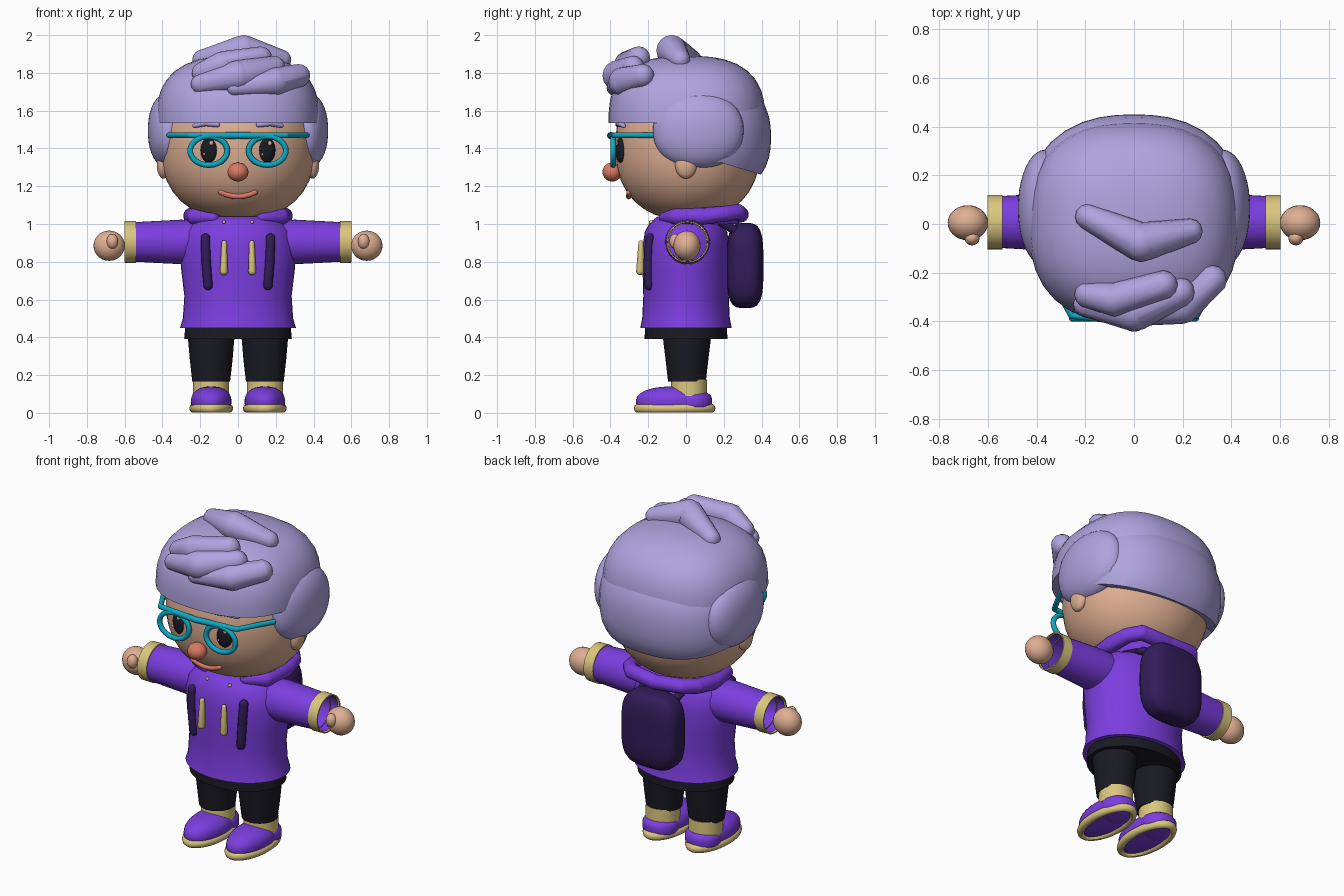
import bpy, bmesh
from math import sin, cos, pi, radians
from mathutils import Vector

if "Cube" in bpy.data.objects:
    bpy.data.objects.remove(bpy.data.objects["Cube"], do_unlink=True)


def material(name, *rgb):
    m = bpy.data.materials.new(name)
    m.use_nodes = True
    m.diffuse_color = (*rgb, 1)
    m.node_tree.nodes["Principled BSDF"].inputs["Base Color"].default_value = (*rgb, 1)
    return m


lilac = material("lilac hair", .43, .37, .74)
skin = material("warm skin", .74, .43, .29)
purple = material("purple cloth", .20, .047, .74)
tan = material("pale tan trim", .71, .57, .21)
black = material("near black", .010, .010, .017)
plum = material("dark plum", .032, .012, .10)
teal = material("teal frame", .004, .40, .55)
coral = material("coral", .70, .19, .125)
made = []


def finish(name, bm, mat, loc=(0, 0, 0), rot=(0, 0, 0)):
    bmesh.ops.recalc_face_normals(bm, faces=bm.faces)
    mesh = bpy.data.meshes.new(name)
    bm.to_mesh(mesh)
    bm.free()
    mesh.materials.append(mat)
    ob = bpy.data.objects.new(name, mesh)
    ob.location, ob.rotation_euler = loc, rot
    bpy.context.collection.objects.link(ob)
    made.append(ob)
    return ob


def blob(name, mat, centre, radii, p=2, q=2, cuts=(), rot=(0, 0, 0), seg=40):
    """Ellipsoid, squarer upright for larger p and in plan for larger q.
    Each cut keeps the side its normal points to."""
    bm = bmesh.new()
    bmesh.ops.create_uvsphere(bm, u_segments=seg, v_segments=seg // 2, radius=1)
    for v in bm.verts:
        plan = (abs(v.co.x) ** q + abs(v.co.y) ** q) ** (1 / q)
        k = (plan ** p + abs(v.co.z) ** p) ** (-1 / p)
        v.co = Vector(c * k * r for c, r in zip(v.co, radii))
    for point, normal in cuts:
        bmesh.ops.bisect_plane(bm, geom=bm.verts[:] + bm.edges[:] + bm.faces[:],
                               plane_co=Vector(point) - Vector(centre),
                               plane_no=normal, clear_inner=True)
        bmesh.ops.holes_fill(bm, edges=[e for e in bm.edges if e.is_boundary])
    return finish(name, bm, mat, centre, rot)


def loft(name, mat, rings, loc=(0, 0, 0), rot=(0, 0, 0), caps=True, seg=40):
    """Stack of elliptical rings given as (height, x radius, y radius)."""
    bm = bmesh.new()
    loops = [[bm.verts.new((rx * cos(2 * pi * i / seg), ry * sin(2 * pi * i / seg), z))
              for i in range(seg)] for z, rx, ry in rings]
    for a, b in zip(loops, loops[1:]):
        for i in range(seg):
            j = (i + 1) % seg
            bm.faces.new((a[i], a[j], b[j], b[i]))
    if caps:
        bm.faces.new(loops[0])
        bm.faces.new(loops[-1])
    return finish(name, bm, mat, loc, rot)


def chain(name, mat, points):
    """Rounded tapering links through (x, y, z, radius) points."""
    bm = bmesh.new()
    for pair in zip(points, points[1:]):
        verts = []
        for x, y, z, r in pair:
            for i in range(9):
                t = pi * i / 8
                for j in range(12 if 0 < i < 8 else 1):
                    u = pi * j / 6
                    verts.append(bm.verts.new((x + r * sin(t) * cos(u),
                                               y + r * sin(t) * sin(u), z + r * cos(t))))
        hull = bmesh.ops.convex_hull(bm, input=verts)
        inner = {g for g in hull["geom_interior"] if isinstance(g, bmesh.types.BMVert)}
        bmesh.ops.delete(bm, geom=list(inner), context="VERTS")
    return finish(name, bm, mat)


def ring(name, mat, centre, rx, ry, tube, height, rot=(0, 0, 0)):
    """Elliptical torus; height is the tube's half thickness."""
    bm = bmesh.new()
    n, m = 40, 10
    grid = [[bm.verts.new(((rx + tube * cos(v)) * cos(u), (ry + tube * cos(v)) * sin(u), height * sin(v)))
             for v in [2 * pi * j / m for j in range(m)]]
            for u in [2 * pi * i / n for i in range(n)]]
    for i in range(n):
        for j in range(m):
            a, b = grid[i], grid[(i + 1) % n]
            bm.faces.new((a[j], b[j], b[(j + 1) % m], a[(j + 1) % m]))
    return finish(name, bm, mat, centre, rot)


# Head and hair
blob("head", skin, (0, .01, 1.41), (.41, .385, .39), 2.3)
blob("hair_cap", lilac, (0, .005, 1.54), (.432, .415, .35), 2.7, 2.5,
     [((0, 0, 1.535), (0, 0, 1))])
blob("back_hair", lilac, (0, 0, 1.46), (.455, .45, .34), 2.5, 2.4,
     [((0, .08, 0), (0, 1, 0)), ((0, .4, 1.26), (0, .3, 1))])
chain("top_curl", lilac, [(-.19, .03, 1.87, .052), (.03, -.075, 1.918, .082), (.23, -.03, 1.87, .052)])
chain("upper_front_curl", lilac, [(-.19, -.29, 1.8, .055), (-.08, -.31, 1.845, .07), (.12, -.25, 1.88, .06)])
chain("middle_front_curl", lilac, [(-.2, -.33, 1.74, .05), (0, -.36, 1.785, .082), (.19, -.28, 1.83, .06)])
chain("lower_front_curl", lilac, [(-.02, -.38, 1.72, .04), (.2, -.335, 1.755, .075), (.32, -.23, 1.785, .062)])

# Face
blob("nose", coral, (0, -.39, 1.275), (.055, .052, .05))
chain("mouth", coral, [(x / 100, -.303 + abs(x) / 9000, 1.145 + (x / 100) ** 2 * 2.8, .014)
                       for x in (-9, -6, -3, 0, 3, 6, 9)])
chain("glasses_bar", teal, [(-.365, -.18, 1.47, .014), (-.255, -.375, 1.47, .015), (0, -.4, 1.468, .018),
                            (.255, -.375, 1.47, .015), (.365, -.18, 1.47, .014)])

# Hoodie, hood and shorts
loft("hoodie_body", purple, [(.45, .307, .242), (.5, .292, .232), (.62, .284, .226), (.75, .3, .23),
                             (.88, .31, .23), (.96, .29, .218), (1.01, .24, .19), (1.04, .16, .15)])
half_hood = [(.13, -.11, 1.035, .032), (.225, -.05, 1.04, .045), (.245, .1, 1.042, .045),
             (.225, .21, 1.055, .042), (.17, .275, 1.064, .042)]
chain("hood_roll", purple, half_hood + [(0, .29, 1.05, .042)]
      + [(-x, y, z, r) for x, y, z, r in reversed(half_hood)])
loft("neck_filler", purple, [(1.0, .2, .2), (1.05, .22, .215)], (0, .08, 0))
loft("shorts", black, [(.39, .285, .22), (.47, .278, .215)])

# Backpack
blob("backpack", plum, (0, .313, .78), (.185, .097, .225), 3.6, 3.2)

# Mirrored parts
for side, s in (("left", 1), ("right", -1)):
    # Head details
    blob(side + "_side_hair", lilac, (s * .365, .065, 1.495), (.112, .24, .2), 2.2)
    blob(side + "_ear", skin, (s * .395, 0, 1.315), (.035, .058, .075), seg=24)
    blob(side + "_eye", black, (s * .155, -.348, 1.39), (.045, .022, .066), rot=(0, 0, s * .35), seg=24)
    for dx, dz, r in ((.014, .038, .011), (-.025, -.02, .007)):
        blob(side + "_eye_glint", skin, (s * .155 + dx, -.367, 1.39 + dz), (r, .007, r * 1.2), seg=12)
    ring(side + "_lens_frame", teal, (s * .155, -.386, 1.388), .098, .076, .015, .015, (pi / 2, 0, 0))
    chain(side + "_brow", lilac, [(s * .11, -.36, 1.526, .014), (s * .17, -.355, 1.535, .017),
                                  (s * .23, -.33, 1.52, .012)])
    # Sleeve, cuff and hand
    turn = (0, s * pi / 2, 0)
    loft(side + "_sleeve", purple, [(.15, .105, .12), (.3, .118, .118), (.45, .11, .112), (.592, .102, .104)],
         (0, .008, .905), turn, False)
    loft(side + "_cuff", tan, [(.54, .1, .1), (.54, .112, .112), (.602, .11, .112), (.602, .103, .105)],
         (0, .008, .905), turn, False)
    blob(side + "_hand", skin, (s * .682, .005, .885), (.083, .072, .08), seg=28)
    blob(side + "_thumb", skin, (s * .665, -.058, .908), (.031, .03, .04), seg=20)
    # Hoodie trim and straps
    chain(side + "_drawstring", tan, [(s * .073, -.238, .9, .014), (s * .075, -.243, .75, .021)])
    blob(side + "_eyelet", tan, (s * .075, -.185, 1.01), (.009, .012, .009), seg=12)
    chain(side + "_front_strap", plum, [(s * .172, -.19, .925, .025), (s * .168, -.2, .8, .025),
                                        (s * .158, -.197, .675, .025)])
    chain(side + "_back_strap", plum, [(s * .13, .17, 1.02, .022), (s * .11, .27, .96, .025)])
    # Leg, sock and shoe
    loft(side + "_leg", black, [(.165, .1, .1), (.28, .113, .113), (.42, .125, .13)], (s * .142, .005, 0))
    loft(side + "_sock", tan, [(.09, .096, .096), (.178, .094, .094)], (s * .143, .016, 0))
    blob(side + "_shoe", purple, (s * .142, -.065, .06), (.107, .2, .08), 2.3,
         cuts=[((0, 0, .012), (0, 0, 1))])
    blob(side + "_shoe_heel", purple, (s * .142, .035, .06), (.103, .103, .055), 3)
    ring(side + "_sole", tan, (s * .142, -.06, .024), .094, .194, .022, .024)

# Shading
bpy.ops.object.select_all(action="DESELECT")
for ob in made:
    ob.select_set(True)
bpy.context.view_layer.objects.active = made[0]
bpy.ops.object.shade_smooth_by_angle(angle=radians(40))
